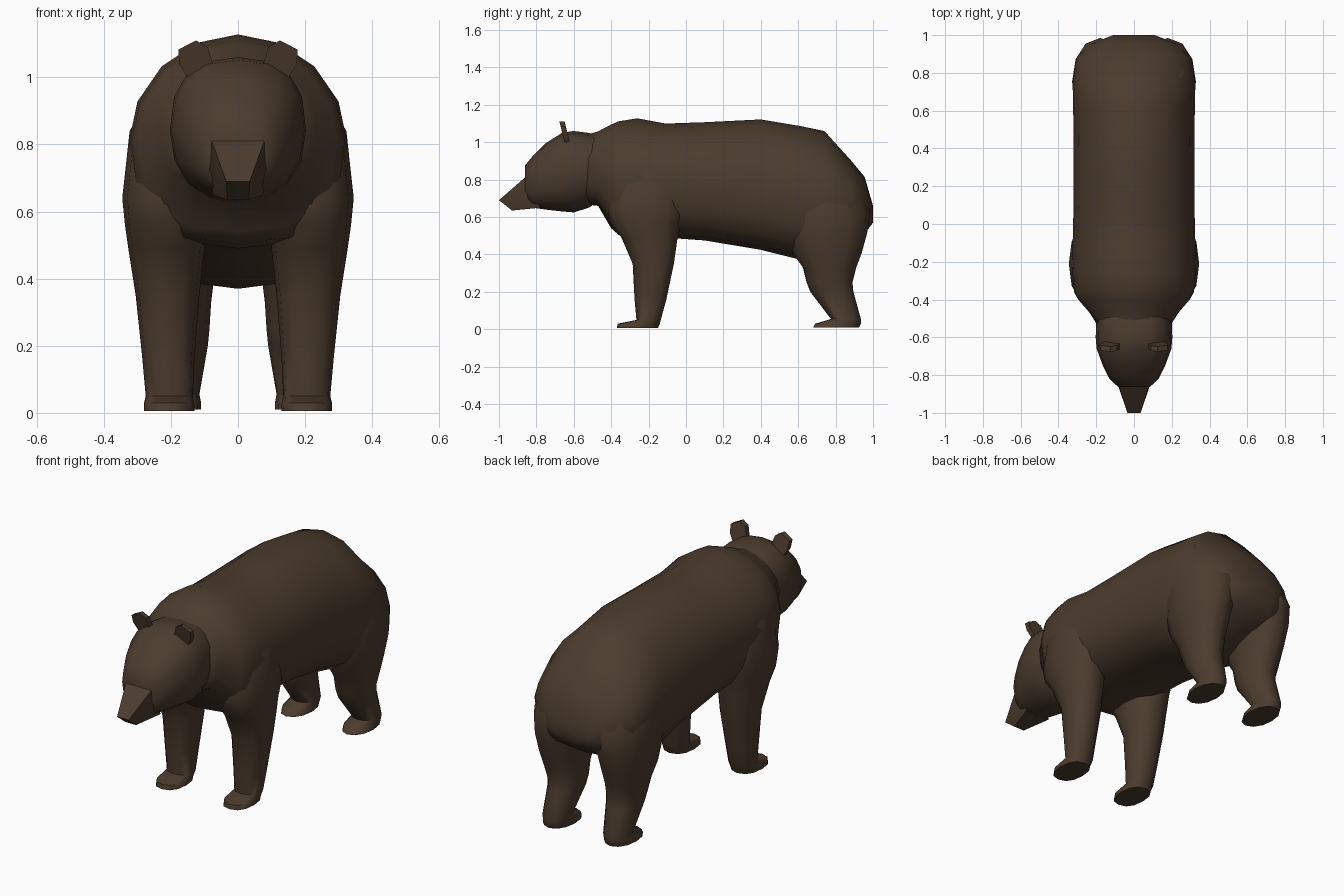
import bpy, bmesh, math

fur = bpy.data.materials.new("dark brown fur")
fur.diffuse_color = (0.072, 0.045, 0.027, 1)


def finish(bm, name, angle):
    bmesh.ops.recalc_face_normals(bm, faces=bm.faces)
    mesh = bpy.data.meshes.new(name)
    bm.to_mesh(mesh)
    bm.free()
    mesh.materials.append(fur)
    mesh.polygons.foreach_set("use_smooth", [True] * len(mesh.polygons))
    mesh.set_sharp_from_angle(angle=math.radians(angle))
    obj = bpy.data.objects.new(name, mesh)
    bpy.context.collection.objects.link(obj)
    return obj


def oval(n, upper, lower):
    """Unit superellipse with its own roundness for the upper and lower half."""
    pts = []
    for i in range(n):
        a = 2 * math.pi * i / n
        c, s = math.cos(a), math.sin(a)
        e = 2 / (upper if s >= 0 else lower)
        pts.append((math.copysign(abs(c) ** e, c), math.copysign(abs(s) ** e, s)))
    return pts


def loft(rings, name, angle=60):
    bm = bmesh.new()
    loops = [[bm.verts.new(p) for p in ring] for ring in rings]
    n = len(loops[0])
    for a, b in zip(loops, loops[1:]):
        for i in range(n):
            j = (i + 1) % n
            bm.faces.new((a[i], a[j], b[j], b[i]))
    bm.faces.new(loops[0])
    bm.faces.new(loops[-1])
    return finish(bm, name, angle)


def along_y(sections, name, n, upper, lower):
    """Sections are (y, top z, bottom z, half width)."""
    return loft([[(u * w, y, (t + b) / 2 + v * (t - b) / 2) for u, v in oval(n, upper, lower)]
                 for y, t, b, w in sections], name)


def leg(sections, name, side, power):
    """Sections are (z, inner x, outer x, front y, back y)."""
    return loft([[(side * ((xi + xo) / 2 + u * (xo - xi) / 2),
                   (yf + yb) / 2 + v * (yb - yf) / 2, z) for u, v in oval(12, power, power)]
                 for z, xi, xo, yf, yb in sections], name)


def hull(points, name):
    bm = bmesh.new()
    for p in points:
        bm.verts.new(p)
    bmesh.ops.convex_hull(bm, input=bm.verts)
    bmesh.ops.dissolve_limit(bm, angle_limit=0.02, verts=bm.verts, edges=bm.edges)
    return finish(bm, name, 30)


# Torso from neck to rump
along_y([(-0.55, 1.035, 0.67, 0.185), (-0.47, 1.058, 0.66, 0.235), (-0.40, 1.095, 0.54, 0.295),
         (-0.36, 1.112, 0.505, 0.318), (-0.26, 1.128, 0.49, 0.325), (-0.11, 1.10, 0.49, 0.325),
         (0.10, 1.107, 0.475, 0.32), (0.40, 1.122, 0.425, 0.32), (0.62, 1.085, 0.37, 0.322),
         (0.74, 1.06, 0.40, 0.325), (0.88, 0.905, 0.46, 0.305), (0.955, 0.815, 0.51, 0.225),
         (1.0, 0.66, 0.57, 0.11)], "body", 16, 1.95, 2.7)

# Head and wedge muzzle
along_y([(-0.44, 1.03, 0.70, 0.18), (-0.52, 1.05, 0.65, 0.20), (-0.60, 1.06, 0.625, 0.203),
         (-0.66, 1.052, 0.63, 0.198), (-0.75, 0.995, 0.64, 0.165),
         (-0.82, 0.925, 0.65, 0.13), (-0.862, 0.875, 0.68, 0.085)], "head", 16, 2.5, 2.2)

half_muzzle = [(0.085, -0.84, 0.83), (0.086, -0.85, 0.73), (0.075, -0.78, 0.65),
               (0.035, -1.0, 0.69), (0.032, -0.93, 0.635)]
hull([(s * x, y, z) for s in (1, -1) for x, y, z in half_muzzle], "muzzle")

front = [(0.006, 0.13, 0.28, -0.37, -0.15), (0.03, 0.13, 0.28, -0.365, -0.14),
         (0.05, 0.135, 0.275, -0.265, -0.135), (0.16, 0.13, 0.285, -0.275, -0.105),
         (0.35, 0.115, 0.305, -0.285, -0.065), (0.49, 0.10, 0.327, -0.345, -0.045),
         (0.56, 0.09, 0.337, -0.40, -0.03), (0.64, 0.08, 0.345, -0.42, 0.0),
         (0.84, 0.08, 0.323, -0.40, -0.02), (0.97, 0.10, 0.25, -0.31, -0.12)]
hind = [(0.01, 0.11, 0.262, 0.68, 0.925), (0.03, 0.11, 0.262, 0.69, 0.935),
        (0.055, 0.115, 0.255, 0.775, 0.935), (0.20, 0.09, 0.265, 0.665, 0.895),
        (0.25, 0.085, 0.272, 0.645, 0.89), (0.33, 0.08, 0.29, 0.625, 0.91),
        (0.41, 0.07, 0.307, 0.57, 0.94), (0.52, 0.05, 0.325, 0.54, 0.97),
        (0.63, 0.03, 0.328, 0.52, 0.985), (0.80, 0.03, 0.30, 0.56, 0.91),
        (0.90, 0.05, 0.26, 0.60, 0.83)]
ear = [(0.075, 1.04), (0.09, 1.09), (0.125, 1.11), (0.178, 1.083), (0.175, 1.04), (0.145, 0.99)]

for side, label in ((1, "left"), (-1, "right")):
    # Legs with paws
    leg(front, "front_leg_" + label, side, 2.4)
    leg(hind, "hind_leg_" + label, side, 2.1)
    # Ears: thin slabs leaning forward
    hull([(side * x, -0.635 - 0.25 * (z - 1.0) + d, z) for x, z in ear
          for d in (-0.014, 0.014)], "ear_" + label)
